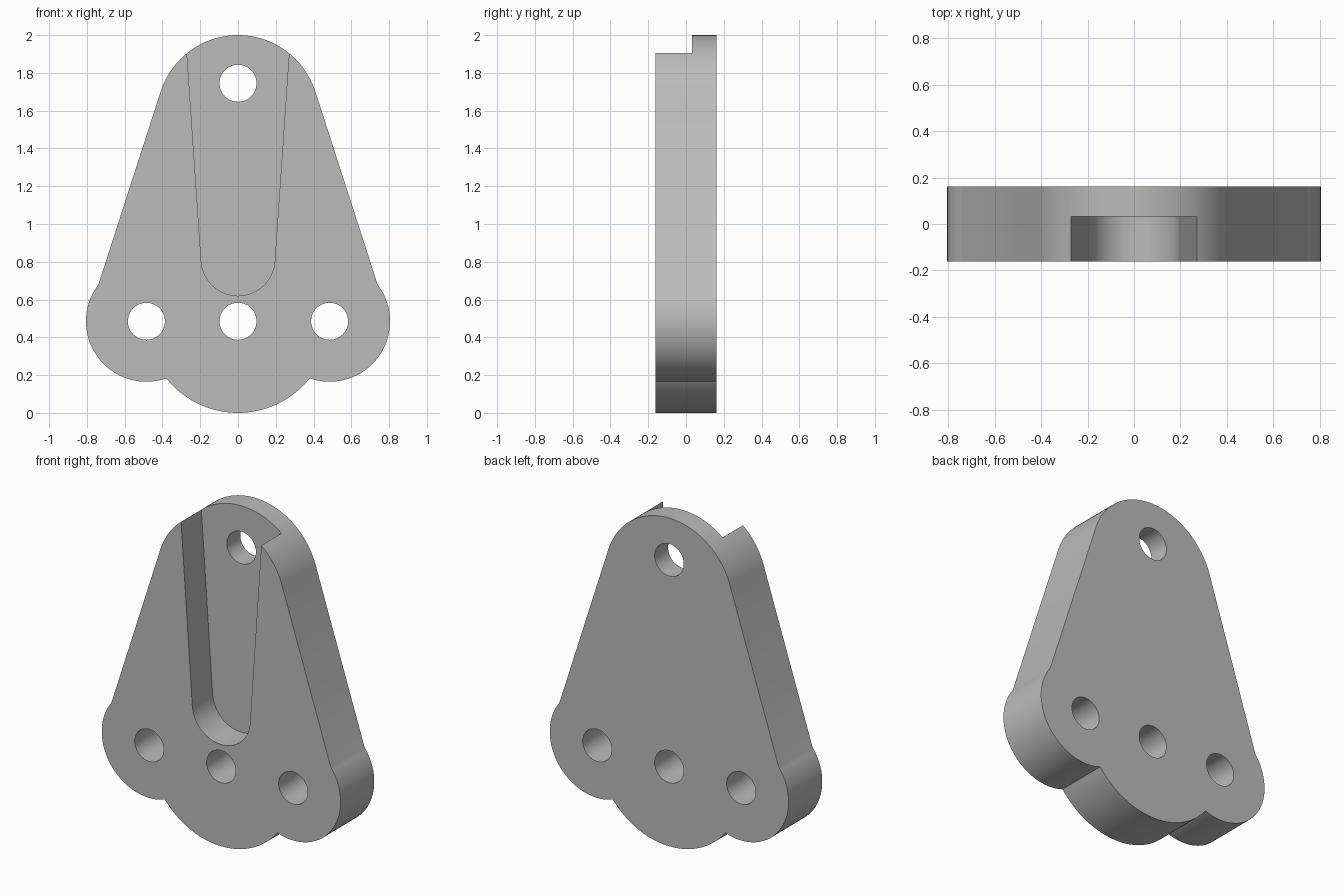
import bpy, bmesh
from math import cos, sin, radians

cube = bpy.data.objects.get("Cube")
if cube:
    bpy.data.objects.remove(cube, do_unlink=True)

FRONT, BACK, FLOOR = -0.162, 0.162, 0.033
LOBE_Z, LOBE_X = 0.485, 0.485


def arc(cx, cz, r, start, end, steps):
    """Points along an arc in the x-z plane, angles in degrees."""
    angles = [radians(start + (end - start) * i / steps) for i in range(steps + 1)]
    return [(cx + r * cos(a), cz + r * sin(a)) for a in angles]


def mirrored(half):
    """Close a right-hand half profile that starts and ends on x = 0."""
    return half + [(-x, z) for x, z in reversed(half) if x > 1e-4]


def prism(name, profile, y0, y1):
    """Extrude a closed x-z profile between two depths."""
    bm = bmesh.new()
    face = bm.faces.new([bm.verts.new((x, y0, z)) for x, z in profile])
    ext = bmesh.ops.extrude_face_region(bm, geom=[face])
    verts = [v for v in ext["geom"] if isinstance(v, bmesh.types.BMVert)]
    bmesh.ops.translate(bm, verts=verts, vec=(0, y1 - y0, 0))
    bmesh.ops.recalc_face_normals(bm, faces=bm.faces)
    mesh = bpy.data.meshes.new(name)
    bm.to_mesh(mesh)
    bm.free()
    obj = bpy.data.objects.new(name, mesh)
    bpy.context.collection.objects.link(obj)
    return obj


def cut(target, cutter):
    """Subtract the cutter, then discard it."""
    cutter.hide_render = True
    mod = target.modifiers.new(cutter.name, "BOOLEAN")
    mod.operation, mod.solver, mod.object = "DIFFERENCE", "EXACT", cutter
    bpy.context.view_layer.objects.active = target
    bpy.ops.object.modifier_apply(modifier=mod.name)
    bpy.data.objects.remove(cutter, do_unlink=True)


# Plate outline: rounded top, tapering sides, side lobes and bottom lobe
outline = mirrored(
    arc(0, 1.57, 0.43, 90, 18, 24)
    + arc(LOBE_X, LOBE_Z, 0.32, 37.4, -109.3, 40)
    + arc(0, LOBE_Z, 0.485, -38.5, -90, 20)[1:])
plate = prism("bracket_plate", outline, FRONT, BACK)

# Tapered pocket in the front, open at the top
pocket = mirrored([(0, 2.2), (0.2905, 2.2)] + arc(0, 0.815, 0.195, -4, -90, 24))
cut(plate, prism("pocket_cutter", pocket, FRONT - 0.1, FLOOR))

# Through holes
for x, z in [(0, 1.745), (0, LOBE_Z), (-LOBE_X, LOBE_Z), (LOBE_X, LOBE_Z)]:
    hole = arc(x, z, 0.098, 0, 360, 48)[:-1]
    cut(plate, prism("hole_cutter", hole, FRONT - 0.1, BACK + 0.1))

# Plain grey material
grey = bpy.data.materials.new("plain_grey")
grey.use_nodes = True
colour = (0.5, 0.5, 0.5, 1)
grey.diffuse_color = colour
grey.node_tree.nodes["Principled BSDF"].inputs["Base Color"].default_value = colour
plate.data.materials.clear()
plate.data.materials.append(grey)
for poly in plate.data.polygons:
    poly.material_index = 0

# Smooth the curved walls, keep the rims crisp
bpy.ops.object.select_all(action="DESELECT")
plate.select_set(True)
bpy.context.view_layer.objects.active = plate
bpy.ops.object.shade_smooth_by_angle(angle=radians(25))
